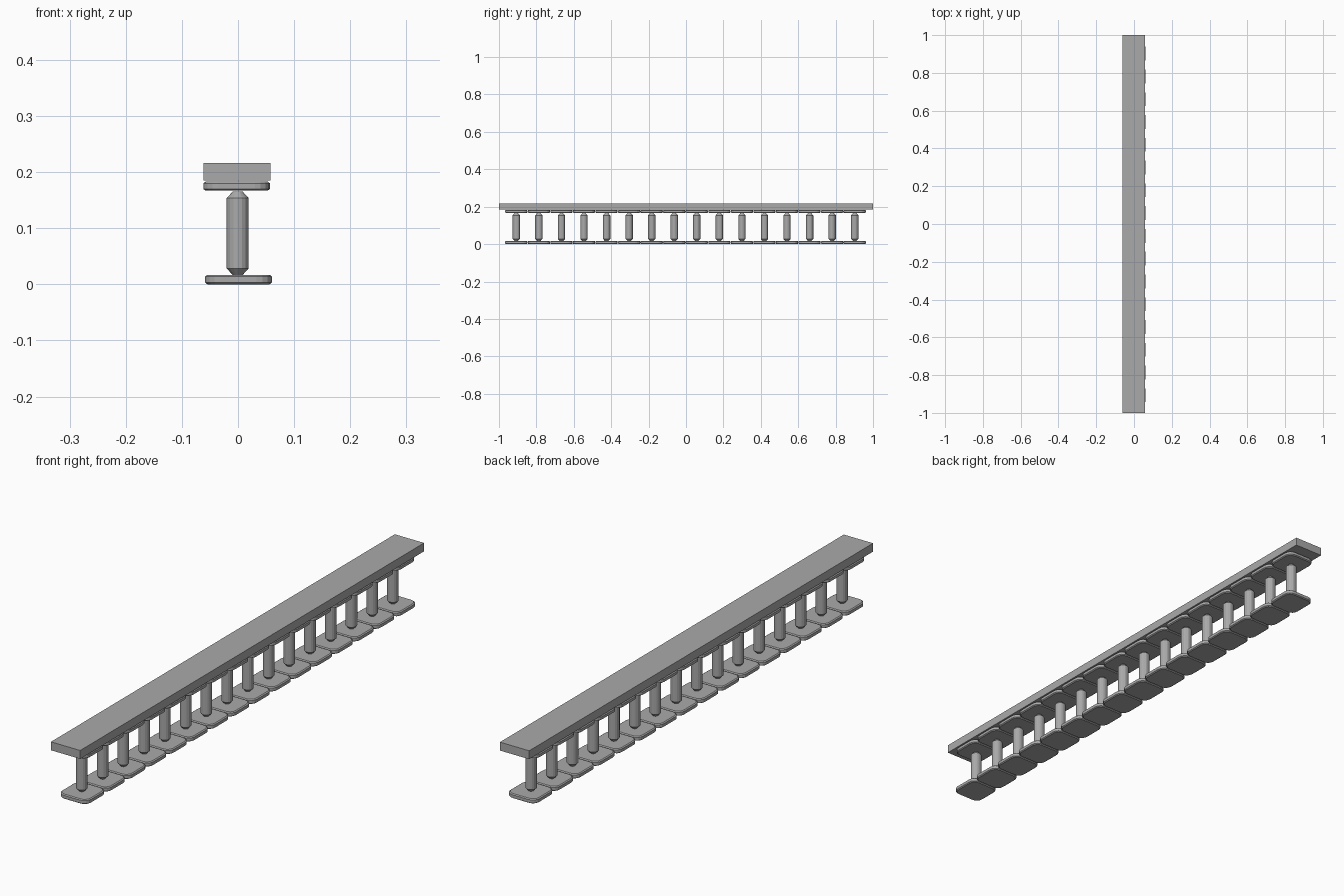
import bpy, bmesh, math

if "Cube" in bpy.data.objects:
    bpy.data.objects.remove(bpy.data.objects["Cube"])

stone = bpy.data.materials.new("grey_stone")
stone.diffuse_color = (0.4, 0.4, 0.4, 1)
stone.use_nodes = True
stone.node_tree.nodes["Principled BSDF"].inputs["Base Color"].default_value = stone.diffuse_color

COUNT = 16
FIRST_Y, LAST_Y = -0.907, 0.902


def finish(name, bm):
    bmesh.ops.recalc_face_normals(bm, faces=bm.faces)
    mesh = bpy.data.meshes.new(name)
    bm.to_mesh(mesh)
    bm.free()
    mesh.materials.append(stone)
    obj = bpy.data.objects.new(name, mesh)
    bpy.context.collection.objects.link(obj)
    return obj


def loft(name, rings):
    """Skin a stack of equal-length point rings and cap both ends."""
    bm = bmesh.new()
    loops = [[bm.verts.new(p) for p in ring] for ring in rings]
    n = len(loops[0])
    for a, b in zip(loops, loops[1:]):
        for i in range(n):
            j = (i + 1) % n
            bm.faces.new((a[i], a[j], b[j], b[i]))
    bm.faces.new(loops[0][::-1])
    bm.faces.new(loops[-1])
    return finish(name, bm)


def rounded_square(cx, cy, z, half, radius, steps=4):
    pts = []
    for q in range(4):
        mid = math.pi / 4 + q * math.pi / 2
        ox = cx + math.copysign(half - radius, math.cos(mid))
        oy = cy + math.copysign(half - radius, math.sin(mid))
        for s in range(steps + 1):
            a = q * math.pi / 2 + s / steps * math.pi / 2
            pts.append((ox + radius * math.cos(a), oy + radius * math.sin(a), z))
    return pts


def circle(cx, cy, z, r, n=16):
    return [(cx + r * math.cos(2 * math.pi * i / n),
             cy + r * math.sin(2 * math.pi * i / n), z) for i in range(n)]


def plate(name, cx, cy, z0, z1):
    levels = [(z0, 0.004), (z0 + 0.003, 0), (z1 - 0.003, 0), (z1, 0.004)]
    loft(name, [rounded_square(cx, cy, z, 0.0594 - d, 0.027 - d) for z, d in levels])


# handrail
rail = bmesh.new()
bmesh.ops.create_cube(rail, size=1)
for v in rail.verts:
    v.co.x = v.co.x * 0.119 - 0.002
    v.co.y *= 2
    v.co.z = v.co.z * 0.031 + 0.2005
finish("handrail", rail)

# balusters, each with a foot plate and a cap plate
for i in range(COUNT):
    y = FIRST_Y + (LAST_Y - FIRST_Y) * i / (COUNT - 1)
    plate(f"foot_plate_{i + 1}", 0.001, y, 0.0, 0.017)
    plate(f"cap_plate_{i + 1}", -0.0025, y, 0.167, 0.183)
    profile = [(0.017, 0.009), (0.028, 0.0196), (0.154, 0.0196), (0.165, 0.009)]
    loft(f"baluster_{i + 1}", [circle(-0.0005, y, z, r) for z, r in profile])
